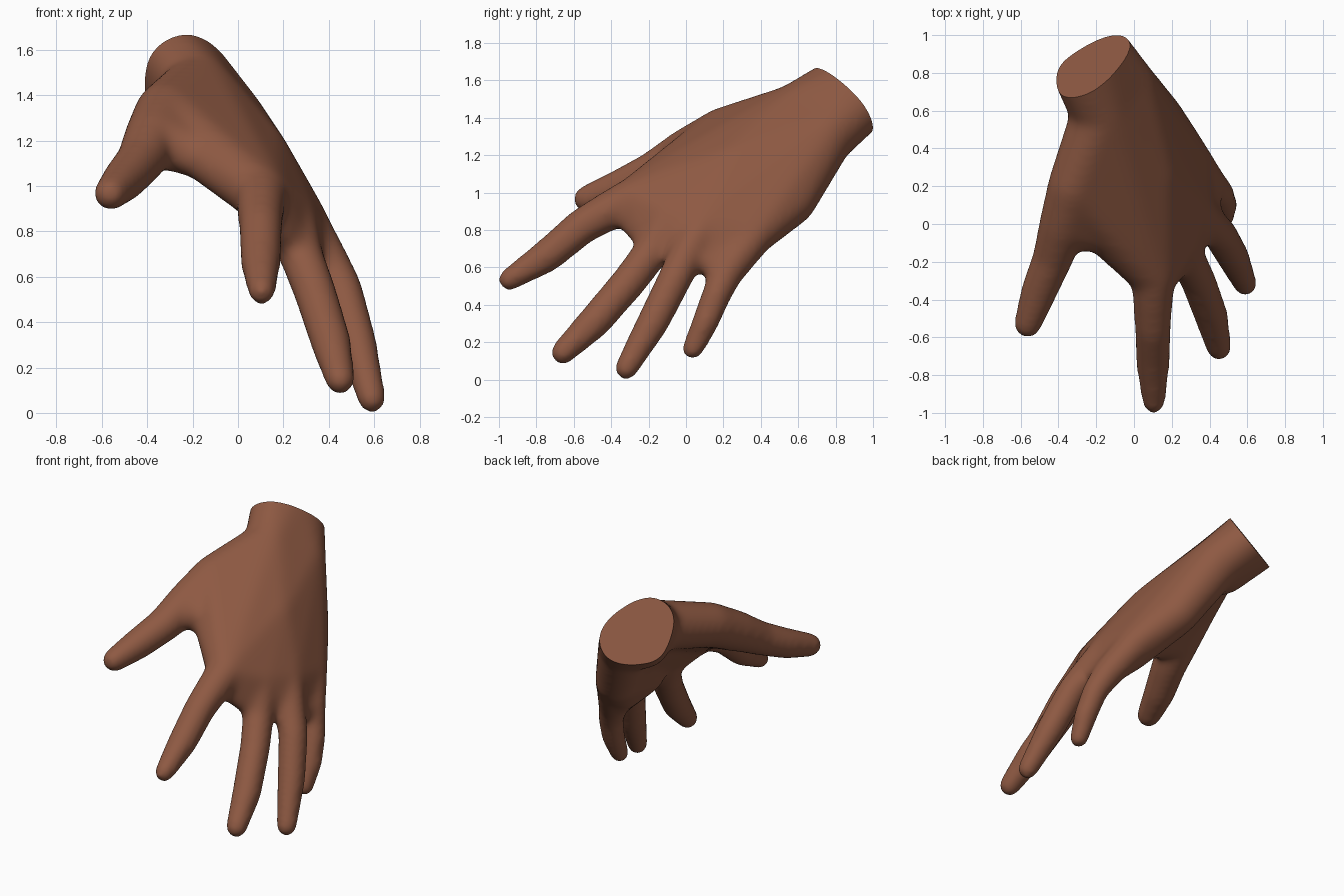
import bpy
import bmesh
from mathutils import Vector

default = bpy.data.objects.get("Cube")
if default:
    bpy.data.objects.remove(default, do_unlink=True)

# Skin colour
skin = bpy.data.materials.new("brown_skin")
skin.use_nodes = True
colour = (0.27, 0.10, 0.055, 1.0)
skin.diffuse_color = colour
skin.node_tree.nodes["Principled BSDF"].inputs["Base Color"].default_value = colour

body = bmesh.new()
unit = bmesh.new()
bmesh.ops.create_icosphere(unit, subdivisions=3, radius=1)
directions = [v.co.copy() for v in unit.verts]
unit.free()
PADDING = 0.009  # makes up for the softening


def hull(*balls):
    """Add the convex hull of several (x, y, z, radius) balls."""
    part = bmesh.new()
    for x, y, z, r in balls:
        for d in directions:
            part.verts.new(Vector((x, y, z)) + d * (r + PADDING))
    bmesh.ops.convex_hull(part, input=part.verts[:])
    bmesh.ops.delete(part, geom=[v for v in part.verts if not v.link_faces], context='VERTS')
    bmesh.ops.recalc_face_normals(part, faces=part.faces[:])
    mesh = bpy.data.meshes.new("part")
    part.to_mesh(mesh)
    part.free()
    body.from_mesh(mesh)
    bpy.data.meshes.remove(mesh)


def chain(balls):
    for a, b in zip(balls, balls[1:]):
        hull(a, b)


def pair(centre, spread, radius):
    return [(*(centre + across * s), radius) for s in (-spread, spread)]


# Fingers, from knuckle to tip
index = [(.10, -.27, .965, .115), (.10, -.38, .92, .10), (.10, -.55, .825, .09),
         (.10, -.74, .665, .083), (.105, -.945, .535, .055)]
middle = [(.22, -.08, .87, .115), (.28, -.18, .69, .09), (.34, -.30, .53, .087),
          (.41, -.49, .31, .083), (.45, -.66, .145, .06)]
ring = [(.29, .10, .83, .105), (.385, .01, .68, .09), (.455, -.055, .55, .085),
        (.525, -.175, .31, .08), (.59, -.32, .06, .057)]
pinky = [(.285, .37, .78, .10), (.395, .22, .58, .085), (.45, .165, .46, .072),
         (.475, .105, .31, .066), (.475, .035, .163, .052)]
thumb = [(-.32, .20, 1.32, .13), (-.375, .00, 1.215, .12), (-.43, -.18, 1.11, .10),
         (-.50, -.35, 1.03, .09), (-.563, -.53, .965, .068)]
fingers = [index, middle, ring, pinky]
for digit in fingers + [thumb]:
    chain(digit)

# Wrist: rounded tube, fuller on the palm side, from the neck out past the cut
cut = Vector((-.22, .83, 1.49))
axis = Vector((-.39, .745, .54)).normalized()
across = Vector((.546, .652, -.524))
palmward = Vector((-.752, .106, -.651))
neck_centre = Vector((-.11, .66, 1.36))
neck = pair(neck_centre, .12, .15)
wrist = []
for end in (cut, cut + axis * .2):
    wrist += pair(end, .08, .14)
    wrist += [(*(end + palmward * .07), .142), (*(end - palmward * .025), .14)]
hull(*neck, (*(neck_centre + palmward * .055), .15), *wrist)

# Palm strips and the webs between fingers
back = (.09, .26, 1.14, .125)
for a, b in zip(fingers, fingers[1:]):
    hull(*neck, a[0], b[0])
    hull(a[0], b[0], (*a[1][:3], .045), (*b[1][:3], .045))
hull(*neck, back, middle[0], ring[0])
hull(neck[0], back, index[0], middle[0])

# Heel of the palm and the pads below the outer fingers
heel = (.125, .56, .96, .13)
ring_pad = (.24, .07, .78, .10)
pinky_pad = (.26, .31, .73, .09)
hull(neck[1], heel, pinky[0], ring[0])
hull(neck[1], heel, ring_pad, pinky_pad, pinky[0])
hull(ring_pad, pinky_pad, (*ring[1][:3], .06), (*pinky[1][:3], .07))

# Thumb mound and the web towards the index finger
web = (-.17, -.06, 1.13, .09)
hull(thumb[0], thumb[1], web)
hull(neck[0], thumb[0], index[0], web)

# Fuse everything into one smooth skin
mesh = bpy.data.meshes.new("hand_parts")
body.to_mesh(mesh)
body.free()
hand = bpy.data.objects.new("hand", mesh)
bpy.context.collection.objects.link(hand)
remesh = hand.modifiers.new("fuse", 'REMESH')
remesh.mode = 'VOXEL'
remesh.voxel_size = 0.017
soften = hand.modifiers.new("soften", 'SMOOTH')
soften.factor = 0.5
soften.iterations = 34
bpy.context.view_layer.update()
fused = bpy.data.meshes.new_from_object(hand.evaluated_get(bpy.context.evaluated_depsgraph_get()))
hand.modifiers.clear()
hand.data = fused
bpy.data.meshes.remove(mesh)
fused.name = "hand"

# Flat cut through the wrist
bm = bmesh.new()
bm.from_mesh(fused)
bmesh.ops.bisect_plane(bm, geom=bm.verts[:] + bm.edges[:] + bm.faces[:],
                       plane_co=cut, plane_no=axis, clear_outer=True)
bmesh.ops.holes_fill(bm, edges=[e for e in bm.edges if e.is_boundary], sides=0)
bmesh.ops.recalc_face_normals(bm, faces=bm.faces[:])
bm.to_mesh(fused)
bm.free()
fused.materials.clear()
fused.materials.append(skin)

bpy.ops.object.select_all(action='DESELECT')
hand.select_set(True)
bpy.context.view_layer.objects.active = hand
bpy.ops.object.shade_smooth_by_angle(angle=0.7)
